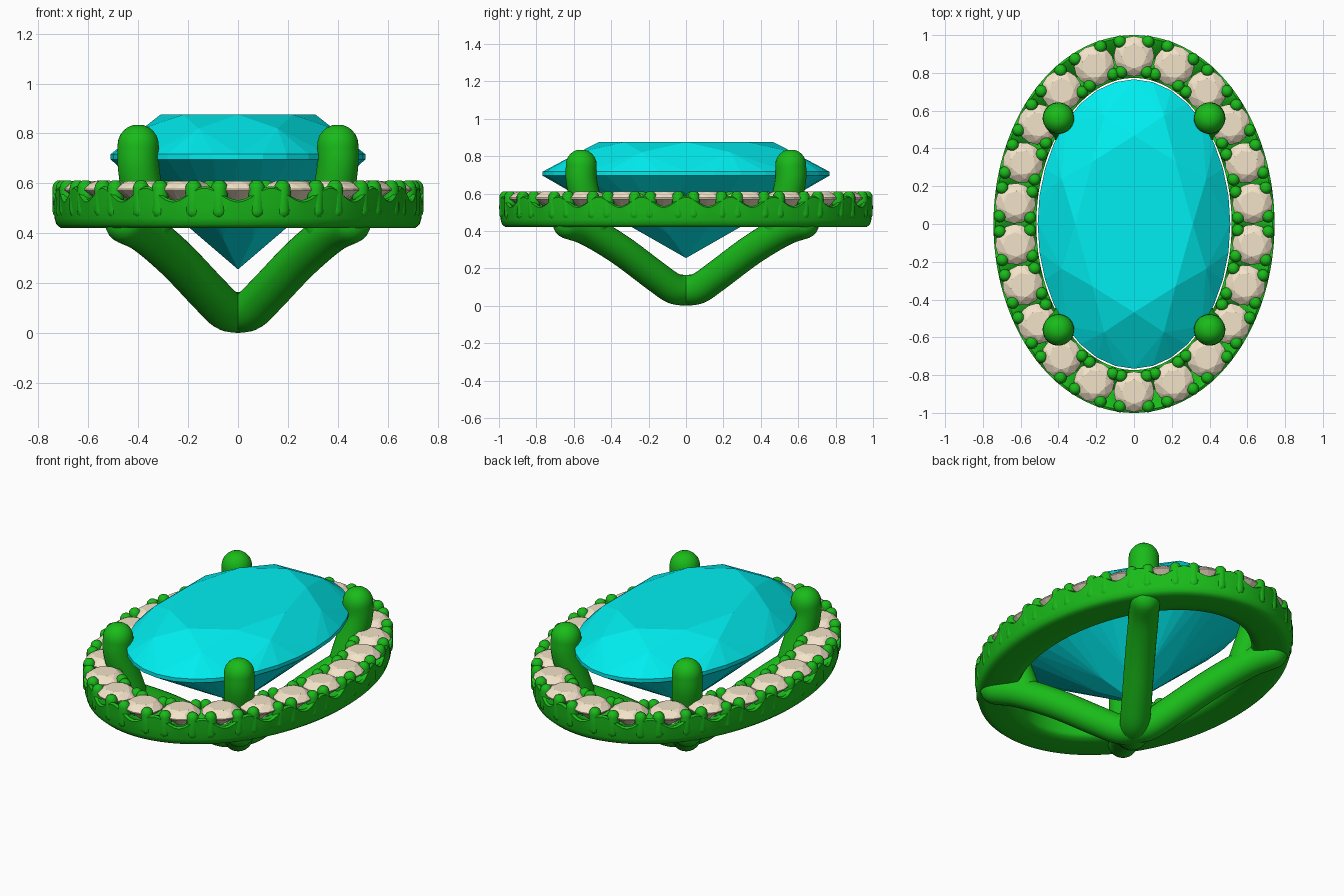
import bpy, bmesh
from math import sin, cos, pi, tau, hypot
from mathutils import Vector

if "Cube" in bpy.data.objects:
    bpy.data.objects.remove(bpy.data.objects["Cube"])


def material(name, col):
    m = bpy.data.materials.new(name)
    m.diffuse_color = (*col, 1)
    m.use_nodes = True
    m.node_tree.nodes["Principled BSDF"].inputs["Base Color"].default_value = m.diffuse_color
    return m


METAL = material("green_metal", (0.01, 0.50, 0.01))
CYAN = material("cyan_gem", (0.0, 0.85, 0.87))
CREAM = material("cream_gem", (0.90, 0.77, 0.58))


def finish(bm, name, mat, smooth=None):
    bmesh.ops.recalc_face_normals(bm, faces=bm.faces)
    me = bpy.data.meshes.new(name)
    bm.to_mesh(me)
    bm.free()
    me.materials.append(mat)
    ob = bpy.data.objects.new(name, me)
    bpy.context.collection.objects.link(ob)
    if smooth:
        bpy.ops.object.select_all(action='DESELECT')
        ob.select_set(True)
        bpy.context.view_layer.objects.active = ob
        bpy.ops.object.shade_smooth_by_angle(angle=smooth)
    return ob


def skin(bm, rings, closed=False):
    # quads between successive vertex rings
    n = len(rings[0])
    for i in range(len(rings) - (0 if closed else 1)):
        a, b = rings[i], rings[(i + 1) % len(rings)]
        for j in range(n):
            k = (j + 1) % n
            bm.faces.new((a[j], a[k], b[k], b[j]))


def smooth_path(pts, steps=6):
    # Catmull-Rom interpolation
    p = [Vector(q) for q in pts]
    p = [2 * p[0] - p[1]] + p + [2 * p[-1] - p[-2]]
    out = []
    for i in range(1, len(p) - 2):
        a, b, c, d = p[i - 1:i + 3]
        for s in range(steps):
            t = s / steps
            out.append(0.5 * (2 * b + (c - a) * t + (2 * a - 5 * b + 4 * c - d) * t * t
                              + (3 * b - a - 3 * c + d) * t ** 3))
    return out + [p[-2]]


def rod(bm, path, r, side, n=24, dome=6):
    # round bar along a planar path, with domed ends
    m = len(path)
    tan = [(path[min(i + 1, m - 1)] - path[max(i - 1, 0)]).normalized() for i in range(m)]
    arc = [pi / 2 * k / dome for k in range(1, dome)]
    st = [(path[0] - tan[0] * r * sin(a), tan[0], r * cos(a)) for a in reversed(arc)]
    st += [(path[i], tan[i], r) for i in range(m)]
    st += [(path[-1] + tan[-1] * r * sin(a), tan[-1], r * cos(a)) for a in arc]
    rings = []
    for p, t, q in st:
        up = side.cross(t)
        rings.append([bm.verts.new(p + (side * cos(tau * j / n) + up * sin(tau * j / n)) * q)
                      for j in range(n)])
    skin(bm, rings)
    bm.faces.new(rings[0])
    bm.faces.new(rings[-1])


def brilliant(bm, c, rx, ry, rot, zs, sub=1):
    # brilliant cut; zs = table, star tip, girdle top, girdle bottom, lower tip, culet
    def v(ang, f, z):
        x, y = rx * f * cos(ang), ry * f * sin(ang)
        return bm.verts.new((c[0] + x * cos(rot) - y * sin(rot),
                             c[1] + x * sin(rot) + y * cos(rot), z))
    g = 16 * sub
    table = [v(k * tau / 8, 0.61, zs[0]) for k in range(8)]
    star = [v((k + .5) * tau / 8, 0.81, zs[1]) for k in range(8)]
    top = [v(k * tau / g, 1, zs[2]) for k in range(g)]
    bot = [v(k * tau / g, 1, zs[3]) for k in range(g)]
    low = [v((k + .5) * tau / 8, 0.3, zs[4]) for k in range(8)]
    cul = v(0, 0, zs[5])
    bm.faces.new(table)
    skin(bm, [top, bot])
    for k in range(8):
        n, s = (k + 1) % 8, 2 * sub
        bm.faces.new((table[k], star[k], table[n]))
        bm.faces.new((table[k], star[k - 1], top[k * s], star[k]))
        bm.faces.new((cul, low[k - 1], bot[k * s], low[k]))
        for j in range(k * s, (k + 1) * s):
            bm.faces.new((star[k], top[j], top[(j + 1) % g]))
            bm.faces.new((low[k], bot[j], bot[(j + 1) % g]))


# halo centre line, evenly spaced by arc length, starting at +y
A, B, STONES, PER = 0.632, 0.888, 22, 16
fine = [(A * sin(tau * i / 8000), B * cos(tau * i / 8000), tau * i / 8000) for i in range(8001)]
length = [0.0]
for p, q in zip(fine, fine[1:]):
    length.append(length[-1] + hypot(q[0] - p[0], q[1] - p[1]))
N = STONES * PER
halo_line, idx = [], 0
for i in range(N):
    while length[idx] < length[-1] * i / N:
        idx += 1
    x, y, t = fine[idx]
    halo_line.append((Vector((x, y, 0)), Vector((B * sin(t), A * cos(t), 0)).normalized()))

# halo ring with scalloped rims
bm = bmesh.new()
rings = []
for i, (p, nrm) in enumerate(halo_line):
    h = 0.525 + 0.055 * sin(pi * i / PER) ** 2
    prof = [(.05, .42), (.08, .422), (.096, .436), (.103, .46), (.109, .51), (.112, h),
            (.10, h + .008), (.06, h - .01), (0, .50), (-.06, h - .01), (-.10, h + .008),
            (-.115, h), (-.113, .445), (-.10, .425), (-.05, .42)]
    rings.append([bm.verts.new(p + nrm * o + Vector((0, 0, z))) for o, z in prof])
skin(bm, rings, closed=True)
finish(bm, "halo_ring", METAL, 0.9)

# small halo stones and their four bead prongs each
stones, beads = bmesh.new(), bmesh.new()
for i in range(STONES):
    p, nrm = halo_line[i * PER]
    tang = Vector((-nrm.y, nrm.x, 0))
    brilliant(stones, p, 0.107, 0.107, Vector((1, 0)).angle_signed(nrm.xy) * -1,
              (.61, .598, .578, .572, .518, .485))
    for side in (-1, 1):
        for off in (0.077, -0.083):
            q = p + nrm * off + tang * side * (0.075 if off > 0 else 0.068)
            rod(beads, [q + Vector((0, 0, .49)), q + Vector((0, 0, .581))], 0.033,
                tang, n=12, dome=4)
finish(stones, "halo_stones", CREAM)
finish(beads, "halo_bead_prongs", METAL, 0.9)

# large oval centre stone
bm = bmesh.new()
brilliant(bm, (0, 0), 0.51, 0.766, 0, (.875, .82, .717, .695, .376, .255), sub=2)
finish(bm, "centre_stone", CYAN)

# four claws and four basket struts meeting at the base
claws, struts = bmesh.new(), bmesh.new()
for sx in (-1, 1):
    for sy in (-1, 1):
        side = Vector((-sy * .56, sx * .40, 0)).normalized()
        claw = [(.40, .56, .753), (.40, .56, .68), (.388, .543, .59), (.355, .50, .42)]
        strut = [(0, 0, .082), (.05, .07, .094), (.12, .168, .162), (.25, .35, .298),
                 (.37, .52, .40), (.45, .63, .44)]
        rod(claws, smooth_path([(sx * x, sy * y, z) for x, y, z in claw]), 0.083, side)
        rod(struts, smooth_path([(sx * x, sy * y, z) for x, y, z in strut]), 0.082, side)
finish(claws, "claws", METAL, 0.9)
finish(struts, "basket_struts", METAL, 0.9)
